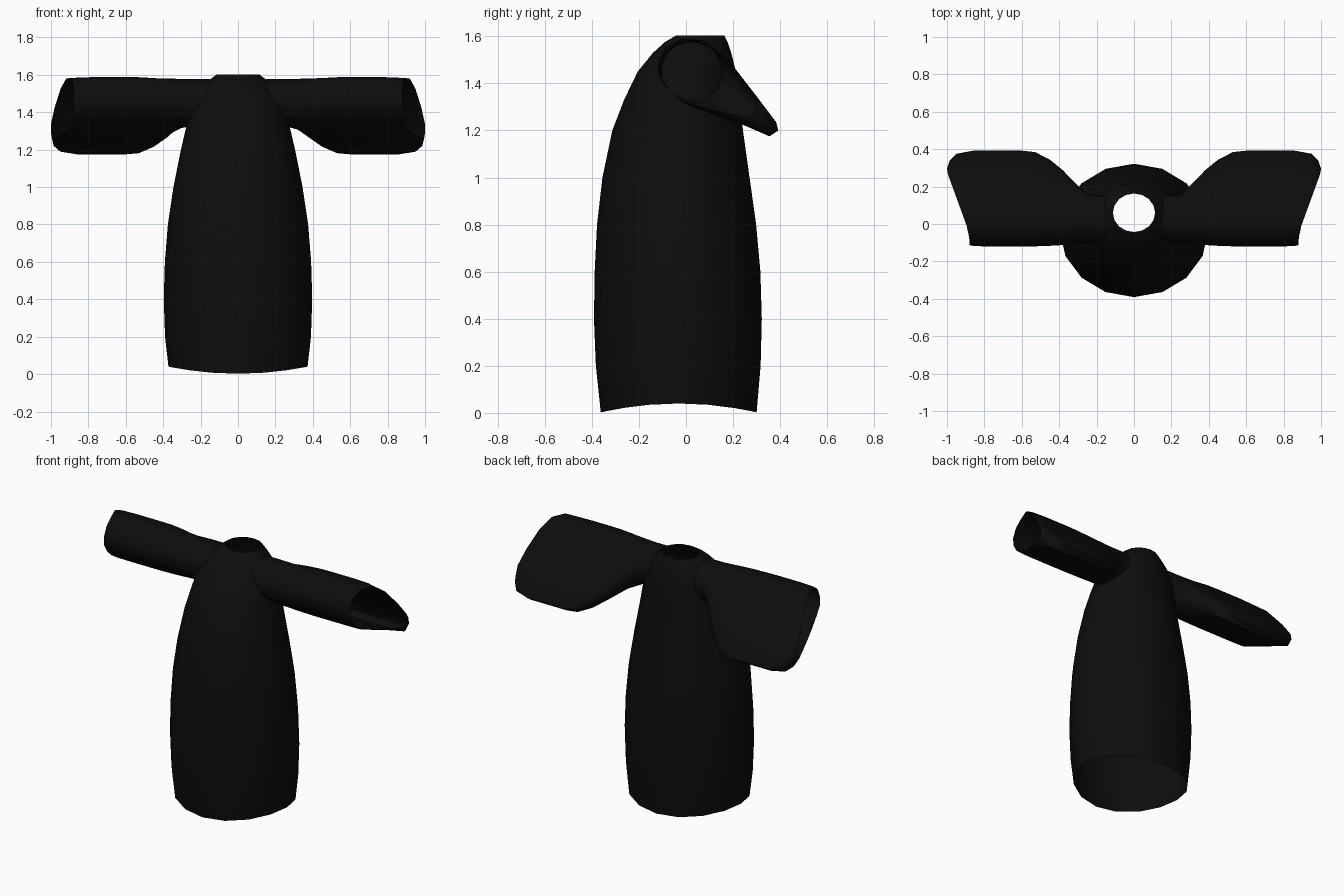
import bpy, math

if "Cube" in bpy.data.objects:
    bpy.data.objects.remove(bpy.data.objects["Cube"])

black = bpy.data.materials.new("black cloth")
black.diffuse_color = (0.004, 0.004, 0.004, 1)
black.use_nodes = True
black.node_tree.nodes["Principled BSDF"].inputs["Base Color"].default_value = black.diffuse_color


def loft(name, rings):
    """Skin an open tube through rings of equal point count."""
    n = len(rings[0])
    verts = [p for ring in rings for p in ring]
    faces = [(i * n + j, i * n + (j + 1) % n, (i + 1) * n + (j + 1) % n, (i + 1) * n + j)
             for i in range(len(rings) - 1) for j in range(n)]
    mesh = bpy.data.meshes.new(name)
    mesh.from_pydata(verts, [], faces)
    mesh.materials.append(black)
    obj = bpy.data.objects.new(name, mesh)
    bpy.context.collection.objects.link(obj)
    bpy.context.view_layer.objects.active = obj
    obj.select_set(True)
    bpy.ops.object.shade_smooth_by_angle(angle=math.radians(50))
    obj.select_set(False)
    return obj


# Robe body: height, half width, front y, back y; hem and neck stay open
profile = [(0.04, .372, -.362, .300), (0.2, .390, -.383, .317), (0.4, .397, -.391, .322),
           (0.6, .391, -.388, .316), (0.8, .375, -.378, .298), (1.0, .345, -.355, .270),
           (1.2, .305, -.313, .242), (1.33, .275, -.263, .228), (1.45, .245, -.205, .212),
           (1.53, .200, -.140, .192), (1.575, .150, -.090, .177), (1.603, .113, -.043, .163)]
SIDES = 16
rings = []
for k, (z, w, front, back) in enumerate(profile):
    ring = []
    for j in range(SIDES):
        a = 2 * math.pi * j / SIDES
        # hem dips at the front and back
        dip = 0.038 * math.sin(a) ** 2 if k == 0 else 0
        ring.append((w * math.cos(a), (front + back) / 2 + (back - front) / 2 * math.sin(a), z - dip))
    rings.append(ring)
loft("robe_body", rings)

# Sleeve cross-section (y, z): rounded arm with cloth hanging to the back
drape = [(-.12, 1.48), (-.09, 1.55), (-.02, 1.588), (.08, 1.583), (.18, 1.50), (.30, 1.345),
         (.383, 1.235), (.392, 1.20), (.355, 1.175), (.24, 1.225), (.10, 1.275),
         (0, 1.31), (-.08, 1.375), (-.115, 1.43)]


def section(t):
    """Blend from the round armhole (t=0) to the full drape (t=1)."""
    pts = []
    for i, (y, z) in enumerate(drape):
        a = math.radians(170 - i * 360 / len(drape))
        cy, cz = .025 + .13 * math.cos(a), 1.452 + .125 * math.sin(a)
        pts.append((cy + (y - cy) * t, cz + (z - cz) * t))
    return pts


# Sleeves: straight stations first, then slanted ones towards the open cuff
straight = [(.15, 0), (.25, .02), (.32, .3), (.38, .56), (.45, .8), (.53, .97), (.60, 1)]
cuff = [(.74, 1), (.83, .93), (.865, .78), (.88, .6)]
for side, name in ((1, "right_sleeve"), (-1, "left_sleeve")):
    rings = [[(side * x, y, z) for y, z in section(t)] for x, t in straight]
    for x, t in cuff:
        rings.append([(side * (x + .12 * min(1, max(0, (y + .05) / .33))), y, z)
                      for y, z in section(t)])
    if side > 0:
        rings = [r[::-1] for r in rings]
    loft(name, rings)
